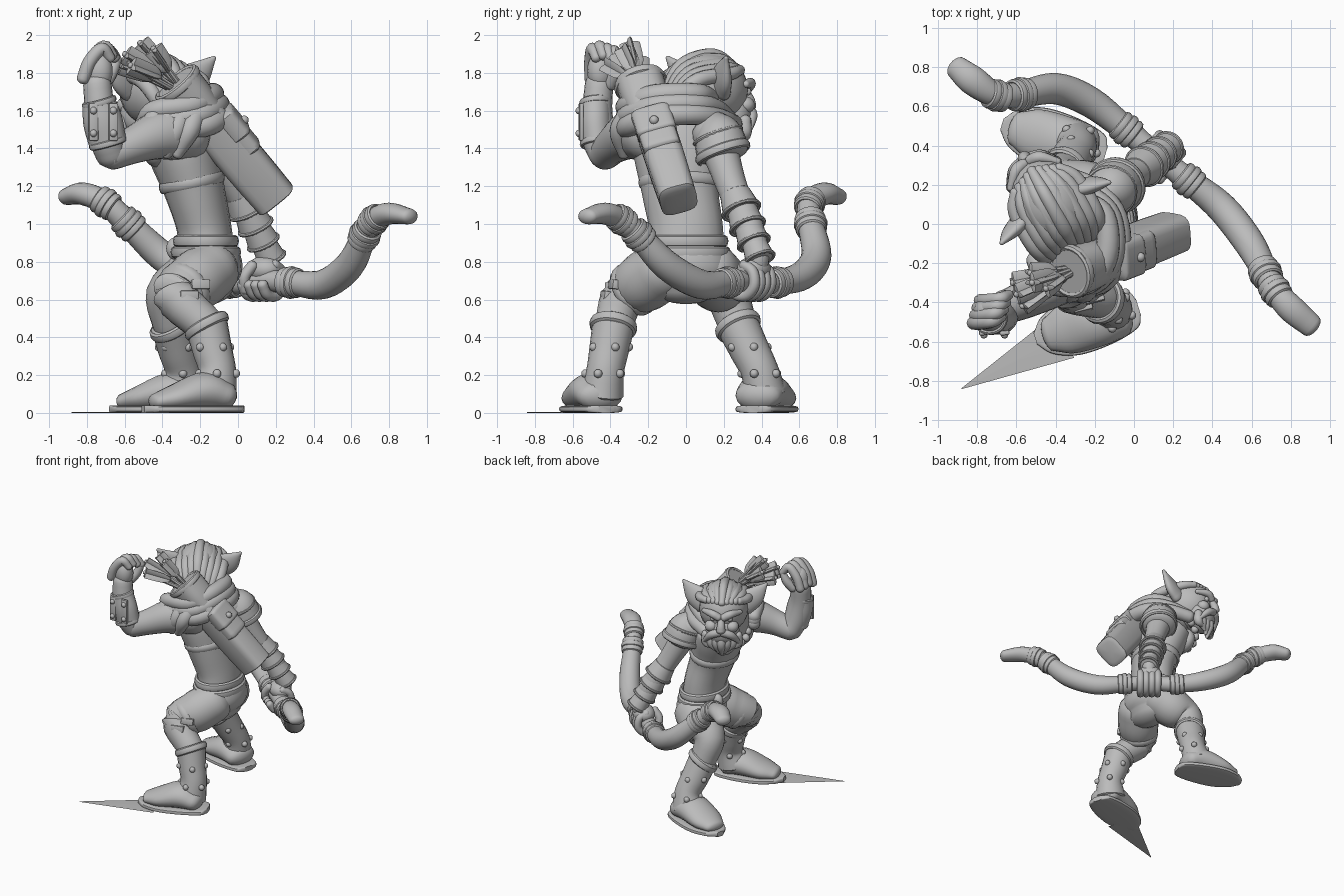
import bpy, bmesh, math
from mathutils import Vector, Matrix

if "Cube" in bpy.data.objects:
    bpy.data.objects.remove(bpy.data.objects["Cube"])

grey = bpy.data.materials.new("plain_grey")
grey.use_nodes = True
grey.diffuse_color = (0.5, 0.5, 0.5, 1)
grey.node_tree.nodes["Principled BSDF"].inputs["Base Color"].default_value = (0.5, 0.5, 0.5, 1)
X, Z = (1, 0, 0), (0, 0, 1)
made = []


def finish(name, bm):
    bmesh.ops.recalc_face_normals(bm, faces=bm.faces)
    me = bpy.data.meshes.new(name)
    bm.to_mesh(me)
    bm.free()
    me.materials.append(grey)
    ob = bpy.data.objects.new(name, me)
    bpy.context.collection.objects.link(ob)
    made.append(ob)


def smooth_path(pts, sub):
    # Catmull-Rom through positions and radii together
    p = [Vector(q if len(q) == 5 else (*q, q[3])) for q in pts]
    p = [p[0] * 2 - p[1]] + p + [p[-1] * 2 - p[-2]]
    out = []
    for a, b, c, d in zip(p, p[1:], p[2:], p[3:]):
        for i in range(sub):
            t = i / sub
            out.append((b * 2 + (c - a) * t + (a * 2 - b * 5 + c * 4 - d) * t * t
                        + (b * 3 - a - c * 3 + d) * t ** 3) / 2)
    return out + [p[-2]]


def sweep(name, pts, up=Z, dome=0.8, sides=20, power=1.0, sub=5):
    # tube of oval section; power below 1 squares the section
    path = smooth_path(pts, sub)
    pos = [q.to_3d() for q in path]
    rings = []
    n = len(path)
    for i, q in enumerate(path):
        t = (pos[min(i + 1, n - 1)] - pos[max(i - 1, 0)]).normalized()
        side = t.cross(Vector(up)).normalized()
        rings.append((pos[i], side, side.cross(t), q[3], q[4], t))

    def caps(ring, sign):
        c, s, v, a, b, t = ring
        return [(c + t * sign * dome * min(a, b) * math.sin(g), s, v, a * math.cos(g), b * math.cos(g), t)
                for g in (0.4, 0.8, 1.2, 1.45)]
    if dome:
        rings = caps(rings[0], -1)[::-1] + rings + caps(rings[-1], 1)
    bm = bmesh.new()
    loops = []
    for c, s, v, a, b, t in rings:
        loop = []
        for k in range(sides):
            g = math.tau * k / sides
            cx, cy = math.cos(g), math.sin(g)
            cx, cy = (math.copysign(abs(w) ** power, w) for w in (cx, cy))
            loop.append(bm.verts.new(c + s * a * cx + v * b * cy))
        loops.append(loop)
    for l, m in zip(loops, loops[1:]):
        for k in range(sides):
            j = (k + 1) % sides
            bm.faces.new((l[k], l[j], m[j], m[k]))
    bm.faces.new(loops[0])
    bm.faces.new(loops[-1])
    finish(name, bm)


def basis(loc, f):
    y = Vector(f).normalized()
    x = y.cross(Vector(Z)).normalized()
    return Matrix.Translation(loc) @ Matrix((x, y, x.cross(y))).transposed().to_4x4()


def ball(name, loc, size, f=(0, 1, 0), seg=20):
    bm = bmesh.new()
    bmesh.ops.create_uvsphere(bm, u_segments=seg, v_segments=seg // 2 + 2, radius=1,
                              matrix=basis(loc, f) @ Matrix.Diagonal((*size, 1)))
    finish(name, bm)


def block(name, loc, size, f, bevel):
    bm = bmesh.new()
    bmesh.ops.create_cube(bm, size=2, matrix=basis(loc, f) @ Matrix.Diagonal((*size, 1)))
    bmesh.ops.bevel(bm, geom=bm.edges[:], offset=bevel, segments=2, affect='EDGES', profile=0.5)
    finish(name, bm)


def hoop(name, c, ra, rb, thick, axis=Z, width=None):
    # closed band around an axis
    a = Vector(axis).normalized()
    u = a.cross(Vector((0, 1, 0))).normalized()
    v = a.cross(u)
    bm = bmesh.new()
    w = width or thick
    rings = []
    for i in range(28):
        g = math.tau * i / 28
        o = u * ra * math.cos(g) + v * rb * math.sin(g)
        rings.append([bm.verts.new(Vector(c) + o + o.normalized() * thick * math.cos(h) + a * w * math.sin(h))
                      for h in (k * math.tau / 8 for k in range(8))])
    for i in range(28):
        l, m = rings[i], rings[(i + 1) % 28]
        for k in range(8):
            bm.faces.new((l[k], l[(k + 1) % 8], m[(k + 1) % 8], m[k]))
    finish(name, bm)


# torso, pelvis and belt
sweep("torso", [(-.17, 0, .82, .205, .155), (-.18, 0, .98, .195, .145), (-.23, -.03, 1.18, .205, .16),
                (-.29, -.03, 1.38, .25, .185), (-.34, -.01, 1.52, .24, .18), (-.4, .05, 1.63, .12, .12)], up=X)
sweep("pelvis", [(-.15, 0, .68, .2, .13), (-.15, 0, .76, .24, .175), (-.17, 0, .87, .21, .16)], up=X)
for z, r in ((.85, .012), (.91, 0)):
    hoop("belt", (-.17, 0, z), .155 + r, .205 + r, .02, Z, .032)
ball("belt_knot", (-.33, .06, .87), (.05, .04, .06))
hoop("chest_strap", (-.245, -.03, 1.22), .165, .21, .012, (-.2, 0, 1), .03)
for y in (-.12, .09):
    ball("chest_muscle", (-.43, y, 1.4), (.12, .075, .1), (-1, 0, 0))

# legs, boots and feet
legs = {
    "right": ((-.14, -.12, .76), (-.33, -.33, .62), (-.165, -.385, .46), (-.1, -.435, .18), (-.24, -.505), (-.95, -.29, 0)),
    "left": ((-.16, .12, .76), (-.37, .22, .62), (-.35, .275, .46), (-.28, .41, .18), (-.41, .43), (-.95, .28, 0)),
}
for tag, (hip, knee, top, ankle, foot, f) in legs.items():
    mid = Vector(hip).lerp(knee, .5)
    sweep(tag + "_leg", [(*hip, .155), (*mid, .16), (*knee, .12), (*top, .1)], up=(0, .3, 1))
    a, b = Vector(top), Vector(ankle)
    c, d = Vector((*foot, 0)), Vector(f).normalized()
    sweep(tag + "_boot", [(*a, .112), (*a.lerp(b, .45), .105), (*a.lerp(b, .85), .1),
                          (*(b - Vector((0, 0, .08)) + d * .03), .115, .125)], up=X, dome=.2)
    hoop(tag + "_boot_cuff", a, .11, .11, .018, a - b + Vector((-.09, 0, 0)), .028)
    for i in range(10):
        g = i * math.tau / 5 + (i // 5) * .6 + .3
        p = a.lerp(b, .4 if i < 5 else .9)
        ball(tag + "_boot_stud", p + Vector((math.cos(g), math.sin(g), 0)) * .102, (.023,) * 3, seg=10)
    spec = ((-.17, .09, .125, .08), (-.06, .115, .135, .1), (.1, .08, .13, .07), (.2, .06, .088, .045))
    sweep(tag + "_foot", [(*(c + d * s + Vector((0, 0, h))), ra, rb) for s, h, ra, rb in spec])
    ends = ((-.275, .04), (-.24, .1), (-.1, .138), (.08, .145), (.21, .1), (.275, .03))
    sweep(tag + "_sole", [(*(c + d * s + Vector((0, 0, .02))), w, .02) for s, w in ends], power=.5, dome=0)
for k in range(2):
    block("thigh_buckle", (-.26 + .06 * k, -.425 + .045 * k, .62 + .06 * k), (.05, .02, .025), (.25, -1, .15), .006)
hoop("thigh_strap", (-.28, -.275, .655), .14, .14, .012, (-.6, -.7, -.5), .03)
sweep("ground_wedge", [(-.88, -.84, .002, .002), (-.36, -.575, .002, .12, .002)], dome=0, sides=4, sub=1)

# raised arm with bracer and open hand
sweep("right_upper_arm", [(-.28, -.2, 1.49, .16), (-.42, -.3, 1.47, .13), (-.55, -.38, 1.42, .1), (-.67, -.43, 1.37, .085)])
sweep("right_forearm", [(-.67, -.43, 1.37, .085), (-.7, -.46, 1.46, .09), (-.73, -.47, 1.6, .08), (-.745, -.46, 1.74, .075)], up=X)
sweep("right_bracer", [(-.69, -.47, 1.43, .08, .1), (-.715, -.48, 1.54, .085, .105), (-.735, -.48, 1.64, .08, .09)], up=X, dome=.1)
for p, r in (((-.69, -.47, 1.43), .09), ((-.735, -.48, 1.645), .082)):
    hoop("bracer_rim", p, r, r * .9, .012, (-.06, -.02, .22), .018)
for x in (-.765, -.66):
    block("bracer_plate", (x, -.555, 1.54), (.025, .012, .1), (.1, -1, 0), .008)
    for z in (1.48, 1.6):
        ball("bracer_stud", (x, -.565, z), (.02,) * 3, seg=10)
ball("right_palm", (-.74, -.45, 1.81), (.08, .07, .11), (.5, .85, 0))
for i in range(4):
    o = Vector((.012, .038, 0)) * (i - 1.7)
    lift = -.012 * abs(i - 1)
    sweep("right_finger", [(x, y, z + lift, r) for x, y, z, r in (
        (*(Vector(p) + o), r) for p, r in (((-.8, -.44, 1.78), .034), ((-.765, -.44, 1.87), .036),
                                           ((-.7, -.43, 1.94), .033), ((-.655, -.41, 1.89), .027)))],
        up=(0, 1, 0), sides=10)
sweep("right_thumb", [(-.71, -.4, 1.74, .037), (-.67, -.37, 1.8, .034), (-.64, -.36, 1.87, .024)], sides=10)

# lowered arm with layered plates
sweep("left_arm", [(-.15, .15, 1.48, .12), (-.09, .19, 1.36, .095), (0, .25, 1.18, .08),
                   (.08, .32, 1.02, .08), (.16, .38, .85, .06), (.16, .38, .76, .05)], up=X)
sweep("left_shoulder_guard", [(-.16, .13, 1.54, .08), (-.12, .17, 1.47, .128), (-.09, .195, 1.38, .14)], up=X, dome=.35)
hoop("shoulder_guard_rim", (-.09, .195, 1.38), .138, .138, .014, (-.04, -.07, .2), .025)
hoop("shoulder_guard_ridge", (-.12, .17, 1.465), .128, .128, .012, (-.04, -.07, .2))
for i in range(4):
    p = Vector((.01, .26, 1.16)).lerp((.15, .372, .87), i / 3.4)
    q = p + Vector((.14, .11, -.29)) * .3
    sweep("left_arm_plate", [(*p, .082 - .006 * i), (*q, .103 - .008 * i)], up=X, dome=.15, sub=2)
    hoop("arm_plate_rim", q, .1 - .008 * i, .1 - .008 * i, .011, q - p)
grip = Vector((.13, .34, .7))
along, out = Vector((.77, -.63, 0)), Vector((.63, .77, 0))
ball("left_palm", grip + Vector((.01, .02, .06)), (.1, .085, .07), out)
for i in range(4):
    c = grip + along * .046 * (i - 1.5)
    sweep("left_finger", [(*(c + out * .088 * math.cos(g) + Vector(Z) * .085 * math.sin(g)), .029)
                          for g in (1.4, .6, -.3, -1.2, -2.1, -2.9)], up=along, sides=10)
sweep("left_thumb", [(*(grip + along * s - out * w + Vector((0, 0, h))), .03) for s, w, h in (
    (-.02, .06, .08), (-.05, .09, .02), (-.06, .07, -.05))], up=along, sides=10)

# bow with bindings and blunt tips
bow = [(-.905, .8, 1.145, .06, .045), (-.82, .73, 1.16, .075, .06), (-.7, .655, 1.11, .062), (-.58, .66, 1.0, .068),
       (-.4, .69, .83, .08), (-.22, .62, .73, .078), (-.04, .48, .69, .065), (.13, .34, .7, .055), (.28, .22, .69, .065),
       (.45, .08, .68, .078), (.59, -.1, .78, .078), (.67, -.25, .94, .065), (.72, -.34, 1.02, .06),
       (.8, -.43, 1.055, .07, .058), (.905, -.52, 1.04, .06, .042)]
sweep("bow", bow)
for i in (2, 3, 6, 8, 11, 12):
    d = Vector(bow[i + 1][:3]) - Vector(bow[i - 1][:3])
    for k in (-1, 0, 1):
        r = bow[i][3] + (.008 if k == 0 else .002)
        hoop("bow_binding", Vector(bow[i][:3]) + d.normalized() * .035 * k, r, r, .014, d, .022)

# quiver, pouch and arrows
top, base = Vector((-.32, -.24, 1.74)), Vector((.2, -.04, 1.13))
axis = (base - top).normalized()
face = Vector((.62, -.1, .5))
sweep("quiver", [(*top.lerp(base, t), ra, rb) for t, ra, rb in (
    (.12, .1, .1), (.35, .105, .115), (.7, .105, .12), (1, .1, .115))], up=face, power=.55, dome=.15)
sweep("quiver_mouth", [(*top.lerp(base, t), r, r) for t, r in ((-.02, .13), (.15, .125), (.3, .11))], up=face, power=.75, dome=0)
hoop("quiver_rim", top, .125, .125, .018, axis, .025)
flap = Vector((-.01, -.155, 1.49))
sweep("quiver_pouch", [(*(flap + axis * t), .1, .06) for t in (-.11, 0, .12)], up=face, power=.5, dome=.4)
sweep("pouch_flap", [(*(flap + axis * t + face * .015), .107, .06) for t in (-.12, -.05, .02)], up=face, power=.5, dome=.4)
ball("pouch_button", flap + face * .09 - axis * .02, (.025,) * 3, seg=10)
tips = ((-.6, -.36, 1.9), (-.57, -.42, 1.84), (-.52, -.3, 1.96), (-.53, -.25, 1.88), (-.45, -.33, 1.93), (-.62, -.3, 1.84))
for i, tip in enumerate(tips):
    tip = Vector(tip)
    root = top.lerp(tip, .1)
    sweep("arrow_shaft", [(*(top + axis * .1), .016), (*tip, .016)], sides=8, sub=2)
    for u in ((1, 0, 1), (-1, 1.5, 1)):
        sweep("arrow_feather", [(*root.lerp(tip, t), w, .016) for t, w in ((.3, .02), (.5, .05), (.98, .056))],
              up=u, dome=.2, sides=8, sub=2)

# scarf wrapped over the back and shoulders
for k in range(3):
    h, s = .055 * k, .03 * k
    sweep("scarf_fold", [(-.36 - s, .25 - s, 1.53 + h / 2, .05), (-.2 - s, .18 - s, 1.56 + h, .05), (-.09 - s, .04, 1.58 + h, .055),
                         (-.08 - s, -.16, 1.57 + h, .06), (-.18 - s, -.3, 1.52 + h, .06), (-.38 - s, -.3, 1.49 + h, .055),
                         (-.5, -.18, 1.47 + h / 2, .05)])
for k in range(4):
    sweep("scarf_drape", [(-.22 - .07 * k, -.3, 1.58, .055), (-.26 - .07 * k, -.35, 1.49, .055), (-.32 - .06 * k, -.33, 1.37, .03)], up=X)

# head: f looks forward, s points to the head's right
f, s = Vector((-.49, .87, 0)), Vector((.87, .49, 0))
mid = Vector((-.43, .11, 1.7))


def at(side, fwd, up):
    return mid + s * side + f * fwd + Vector((0, 0, up))


ball("skull", at(0, 0, .01), (.19, .23, .2), f)
ball("jaw", at(0, .14, -.12), (.13, .11, .13), f)
for k in range(-4, 5):
    w = .045 * k
    sweep("hair_lock", [(*at(w * .7, .185 - abs(w) * .3, .115), .028), (*at(w, .04, .195 - abs(w) * .55), .035),
                        (*at(w, -.15, .135 - abs(w) * .4), .042), (*at(w * .8, -.24, -.03), .04), (*at(w * .5, -.23, -.15), .025)], sides=10)
for m in (-1, 1):
    sweep("ear", [(*at(.15 * m, .0, .03), .09, .05), (*at(.23 * m, -.03, .09), .08, .04), (*at(.315 * m, -.06, .18), .012)], up=f)
    sweep("eyebrow", [(*at(.02 * m, .235, .02), .03), (*at(.07 * m, .225, .045), .03), (*at(.14 * m, .16, .04), .018)], sides=10)
    ball("eye", at(.065 * m, .212, .0), (.02,) * 3, seg=12)
    ball("cheek", at(.08 * m, .19, -.07), (.05, .05, .045), f)
    sweep("moustache", [(*at(.015 * m, .25, -.1), .03), (*at(.08 * m, .23, -.13), .03), (*at(.14 * m, .18, -.21), .012)], sides=10)
sweep("nose", [(*at(0, .22, .02), .022), (*at(0, .255, -.04), .03), (*at(0, .26, -.075), .036)], up=f, sides=12)
for k in range(-3, 4):
    sweep("beard_lock", [(*at(.04 * k, .2 - .012 * abs(k), -.15), .035), (*at(.04 * k, .21 - .015 * abs(k), -.22), .036),
                         (*at(.025 * k, .19, -.31 + .02 * abs(k)), .012)], up=f, sides=10)
for k in range(9):
    g = math.pi * (k / 8 - .5)
    ball("necklace_bead", (-.4 - .13 * math.cos(g), .03 + .2 * math.sin(g), 1.5 - .1 * math.cos(g)), (.032,) * 3, seg=10)

# smooth shading that keeps edges sharp
bpy.ops.object.select_all(action='DESELECT')
for ob in made:
    ob.select_set(True)
bpy.context.view_layer.objects.active = made[0]
bpy.ops.object.shade_smooth_by_angle(angle=math.radians(40))
